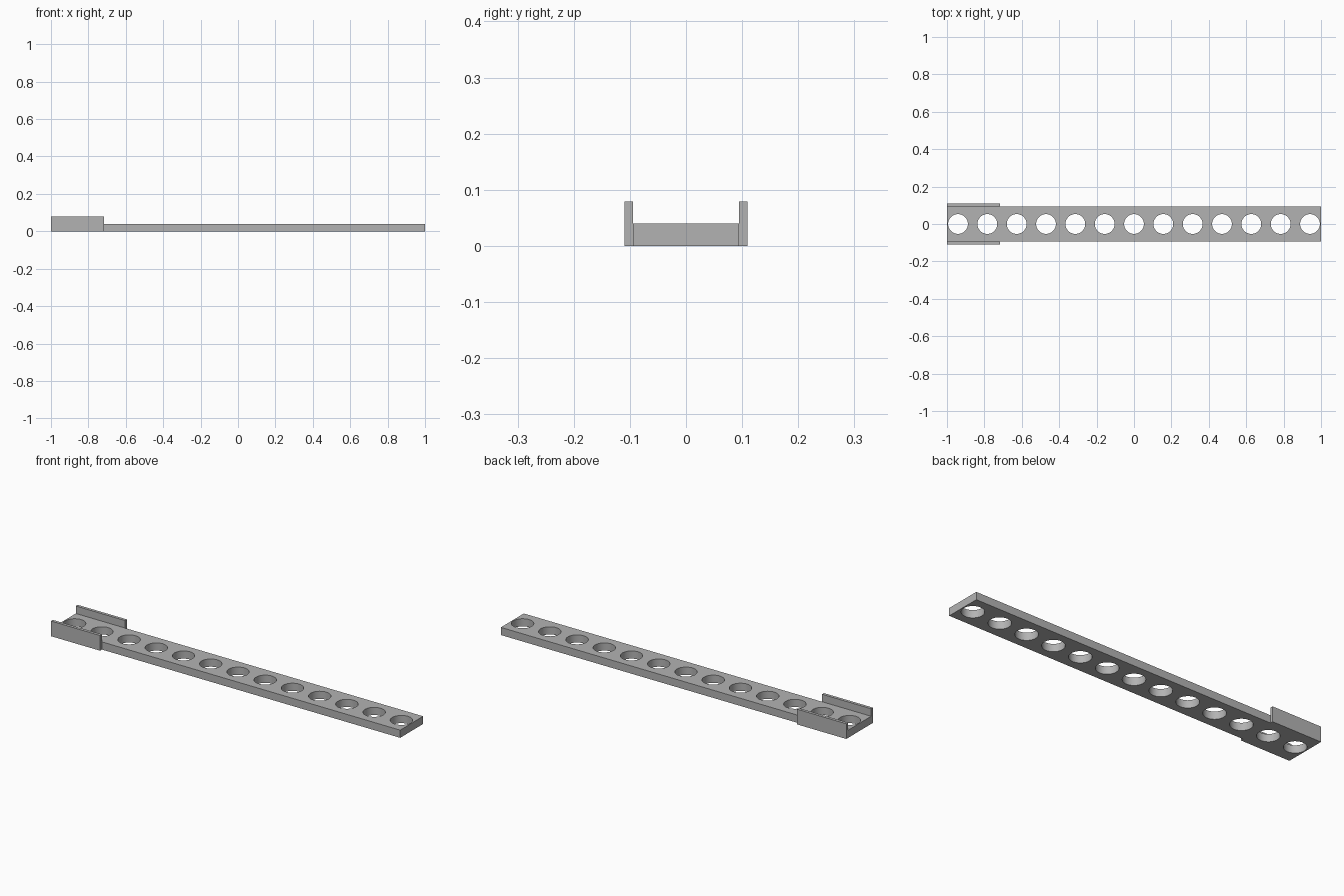
import bpy, bmesh, math
from mathutils import Matrix, Vector

cube = bpy.data.objects.get("Cube")
if cube:
    bpy.data.objects.remove(cube, do_unlink=True)

BAR_HALF, OUTER, BAR_TOP = 0.0945, 0.11, 0.04
CHEEK_END, CHEEK_TOP = -0.717, 0.079
HOLES, FIRST, LAST, RADIUS = 13, -0.941, 0.941, 0.053

gray = bpy.data.materials.new("plain gray")
gray.use_nodes = True
color = (0.45, 0.45, 0.45, 1)
gray.diffuse_color = color
gray.node_tree.nodes["Principled BSDF"].inputs["Base Color"].default_value = color


def add_object(name, bm):
    mesh = bpy.data.meshes.new(name)
    bm.to_mesh(mesh)
    bm.free()
    mesh.materials.append(gray)
    obj = bpy.data.objects.new(name, mesh)
    bpy.context.collection.objects.link(obj)
    return obj


def box(name, low, high):
    low, high = Vector(low), Vector(high)
    bm = bmesh.new()
    matrix = Matrix.Translation((low + high) / 2) @ Matrix.Diagonal((*(high - low), 1))
    bmesh.ops.create_cube(bm, size=1, matrix=matrix)
    return add_object(name, bm)


# Long flat bar
bar = box("perforated_bar", (-1, -BAR_HALF, 0), (1, BAR_HALF, BAR_TOP))

# Row of round through holes
bm = bmesh.new()
for i in range(HOLES):
    x = FIRST + (LAST - FIRST) * i / (HOLES - 1)
    bmesh.ops.create_cone(bm, cap_ends=True, segments=48, radius1=RADIUS,
                          radius2=RADIUS, depth=0.2, matrix=Matrix.Translation((x, 0, 0)))
cutter = add_object("hole_cutter", bm)
cutter.hide_render = True

cut = bar.modifiers.new("holes", 'BOOLEAN')
cut.operation = 'DIFFERENCE'
cut.solver = 'EXACT'
cut.object = cutter

bpy.ops.object.select_all(action='DESELECT')
bpy.context.view_layer.objects.active = bar
bar.select_set(True)
bpy.ops.object.modifier_apply(modifier=cut.name)
bpy.data.objects.remove(cutter, do_unlink=True)
bpy.ops.object.shade_smooth_by_angle(angle=math.radians(30))

# Upright cheeks gripping one end
box("left_cheek", (-1, -OUTER, 0), (CHEEK_END, -BAR_HALF, CHEEK_TOP)).name = "front_cheek"
box("back_cheek", (-1, BAR_HALF, 0), (CHEEK_END, OUTER, CHEEK_TOP))
